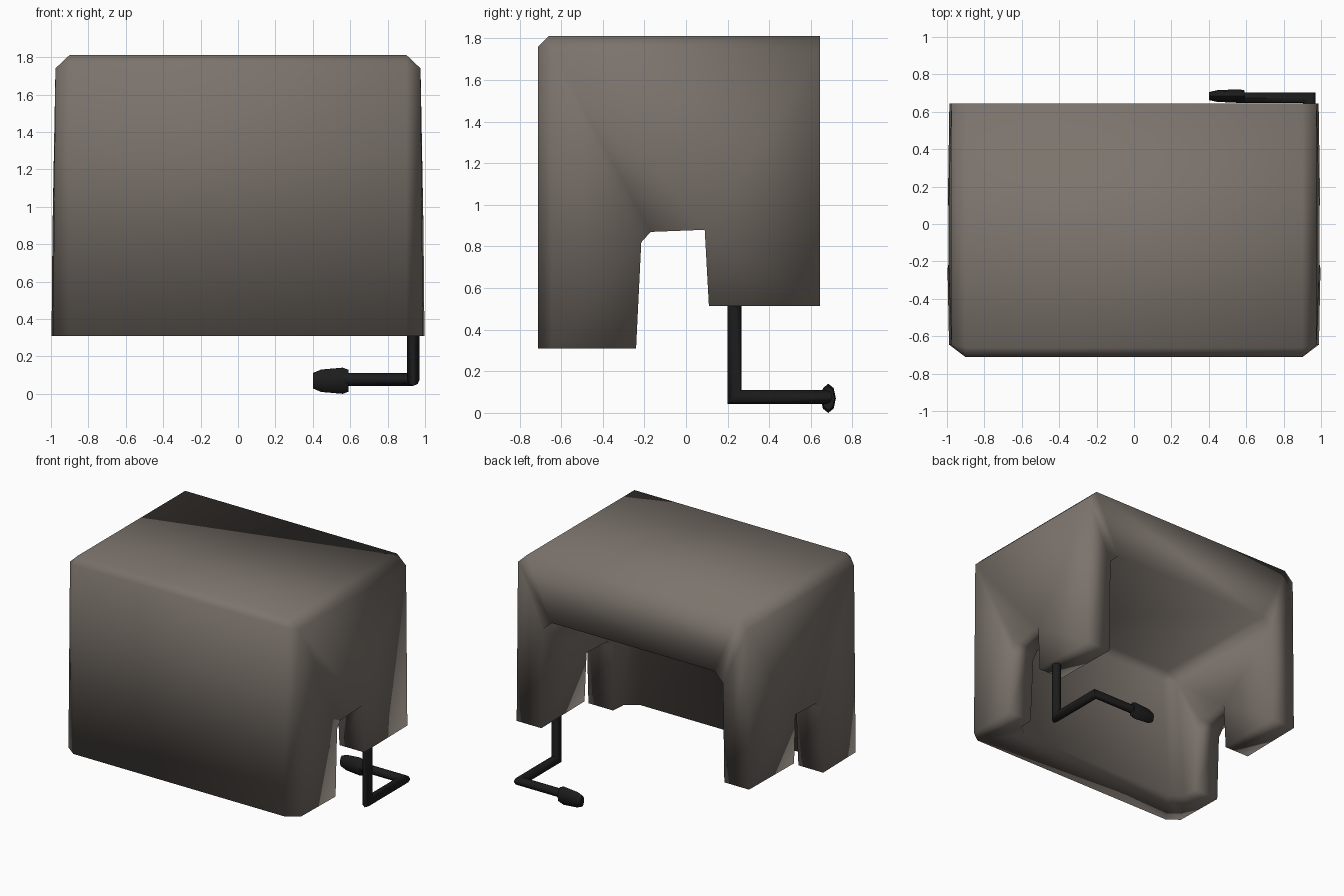
import bpy, bmesh
from mathutils import Matrix, Vector

if "Cube" in bpy.data.objects:
    bpy.data.objects.remove(bpy.data.objects["Cube"])


def material(name, rgb):
    m = bpy.data.materials.new(name)
    m.diffuse_color = (*rgb, 1)
    m.use_nodes = True
    m.node_tree.nodes["Principled BSDF"].inputs["Base Color"].default_value = m.diffuse_color
    return m


BROWN = material("warm grey brown", (0.20, 0.172, 0.15))
BLACK = material("black", (0.012, 0.012, 0.012))
WALL = 0.21    # side wall thickness
ROOF = 0.465   # thick top slab


def wall_x(y, z):
    """Side walls flare toward the bottom and bulge between front and back."""
    bulge = 0.008 if -0.5 < y < 0.5 else 0
    return 0.976 + bulge + 0.013 * (1.74 - z) / 1.43


# --- hollow cover: outer skin, inner skin open to the back, rim between ---
bm = bmesh.new()
cache = {}


def inner(p):
    """Move a point of the outer skin onto the cavity surface."""
    x, y, z = p
    shift = WALL
    if y < -0.6:
        y += 0.25 if z > 1.7 else 0.29   # front wall thickens downward
        if z > 1.7:
            shift += 0.03
    x -= shift if x > 0 else -shift
    if z > 1.7:
        z -= ROOF
    return (x, y, z)


def vert(p, layer):
    key = (tuple(round(c, 4) for c in p), layer)
    if key not in cache:
        cache[key] = bm.verts.new(inner(p) if layer else p)
    return cache[key]


def skin(points):
    bm.faces.new([vert(p, 0) for p in points])
    bm.faces.new([vert(p, 1) for p in points][::-1])


FY, BY, TOP, BOT, LEG = -0.712, 0.645, 1.812, 0.31, 0.515
SY, SZ, FZ, TY = -0.645, 1.74, 1.76, -0.66   # where the chamfers end
CX = 0.9

# top and front panels
skin([(-CX, TY, TOP), (CX, TY, TOP), (CX, BY, TOP), (-CX, BY, TOP)])
skin([(-CX, FY, BOT), (CX, FY, BOT), (CX, FY, FZ), (-CX, FY, FZ)])
skin([(-CX, FY, FZ), (CX, FY, FZ), (CX, TY, TOP), (-CX, TY, TOP)])

for s in (-1, 1):
    def side(y, z):
        return (s * wall_x(y, z), y, z)

    def ordered(pts):
        skin(pts if s > 0 else pts[::-1])

    # side panel with the notch
    ordered([side(*p) for p in (
        (SY, SZ), (SY, BOT), (-0.24, BOT), (-0.215, 0.82), (-0.17, 0.87),
        (0.09, 0.88), (0.11, LEG), (BY, LEG), (BY, SZ))])
    # chamfers: front corner, top edge, upper corner
    ordered([(s * CX, FY, BOT), side(SY, BOT), side(SY, SZ), (s * CX, FY, FZ)])
    ordered([side(SY, SZ), side(BY, SZ), (s * CX, BY, TOP), (s * CX, TY, TOP)])
    ordered([(s * CX, FY, FZ), side(SY, SZ), (s * CX, TY, TOP)])

# back panel: an arch from the outer outline straight to the cavity mouth
arch = [(wall_x(BY, LEG), LEG), (wall_x(BY, SZ), SZ), (CX, TOP)]
arch += [(-x, z) for x, z in arch[::-1]]
for (x0, z0), (x1, z1) in zip(arch, arch[1:]):
    p, q = (x0, BY, z0), (x1, BY, z1)
    bm.faces.new([vert(p, 0), vert(q, 0), vert(q, 1), vert(p, 1)])

# rim joining both skins along the bottom and the notches
twin = {cache[k]: cache[(k[0], 1)] for k in cache if k[1] == 0}
open_edges = [e for e in bm.edges
              if e.is_boundary and e.verts[0] in twin and e.verts[1] in twin]
for e in open_edges:
    a, b = e.verts
    bm.faces.new([a, b, twin[b], twin[a]])
bmesh.ops.recalc_face_normals(bm, faces=bm.faces)
bmesh.ops.triangulate(bm, faces=[f for f in bm.faces if len(f.verts) > 4])
for f in bm.faces:
    f.smooth = True
mesh = bpy.data.meshes.new("cover")
bm.to_mesh(mesh)
bm.free()
mesh.materials.append(BROWN)
bpy.context.collection.objects.link(bpy.data.objects.new("cover", mesh))


def tube(name, loops):
    """Skin a list of eight-point rings, cap the ends and colour it black."""
    bm = bmesh.new()
    rings = [[bm.verts.new(p) for p in loop] for loop in loops]
    for a, b in zip(rings, rings[1:]):
        for i in range(8):
            j = (i + 1) % 8
            bm.faces.new([a[i], a[j], b[j], b[i]])
    bm.faces.new(rings[0])
    bm.faces.new(rings[-1])
    bmesh.ops.recalc_face_normals(bm, faces=bm.faces)
    mesh = bpy.data.meshes.new(name)
    bm.to_mesh(mesh)
    bm.free()
    mesh.materials.append(BLACK)
    ob = bpy.data.objects.new(name, mesh)
    bpy.context.collection.objects.link(ob)
    bpy.ops.object.select_all(action='DESELECT')
    ob.select_set(True)
    bpy.context.view_layer.objects.active = ob
    bpy.ops.object.shade_smooth_by_angle(angle=0.85)


# unit octagon
OCT = [Matrix.Rotation(i * 0.7853982, 3, 'Z') @ Vector((1, 0, 0)) for i in range(8)]

# --- crank: bent rod with mitred corners under one rear leg ---
path = [Vector(p) for p in ((0.937, 0.233, 0.52), (0.937, 0.233, 0.077),
                            (0.937, 0.675, 0.077), (0.56, 0.675, 0.077))]
dirs = [(b - a).normalized() for a, b in zip(path, path[1:])]
loops = [[path[0] + 0.034 * v for v in OCT]]
for i, d in enumerate(dirs):
    n = d + dirs[i + 1] if i + 1 < len(dirs) else d
    loops.append([p + d * ((path[i + 1] - p).dot(n) / d.dot(n)) for p in loops[-1]])
# the last run is slightly flattened in y
for loop in loops[2:]:
    for p in loop:
        p.y = 0.675 + (p.y - 0.675) * 0.85
tube("crank_rod", loops)

# crank handle, thicker than the rod
profile = [(0.402, 0.042), (0.445, 0.06), (0.56, 0.07), (0.592, 0.058)]
tube("crank_handle", [[Vector((x, 0.684 + 0.52 * r * v.x, 0.07 + r * v.y)) for v in OCT]
                      for x, r in profile])
